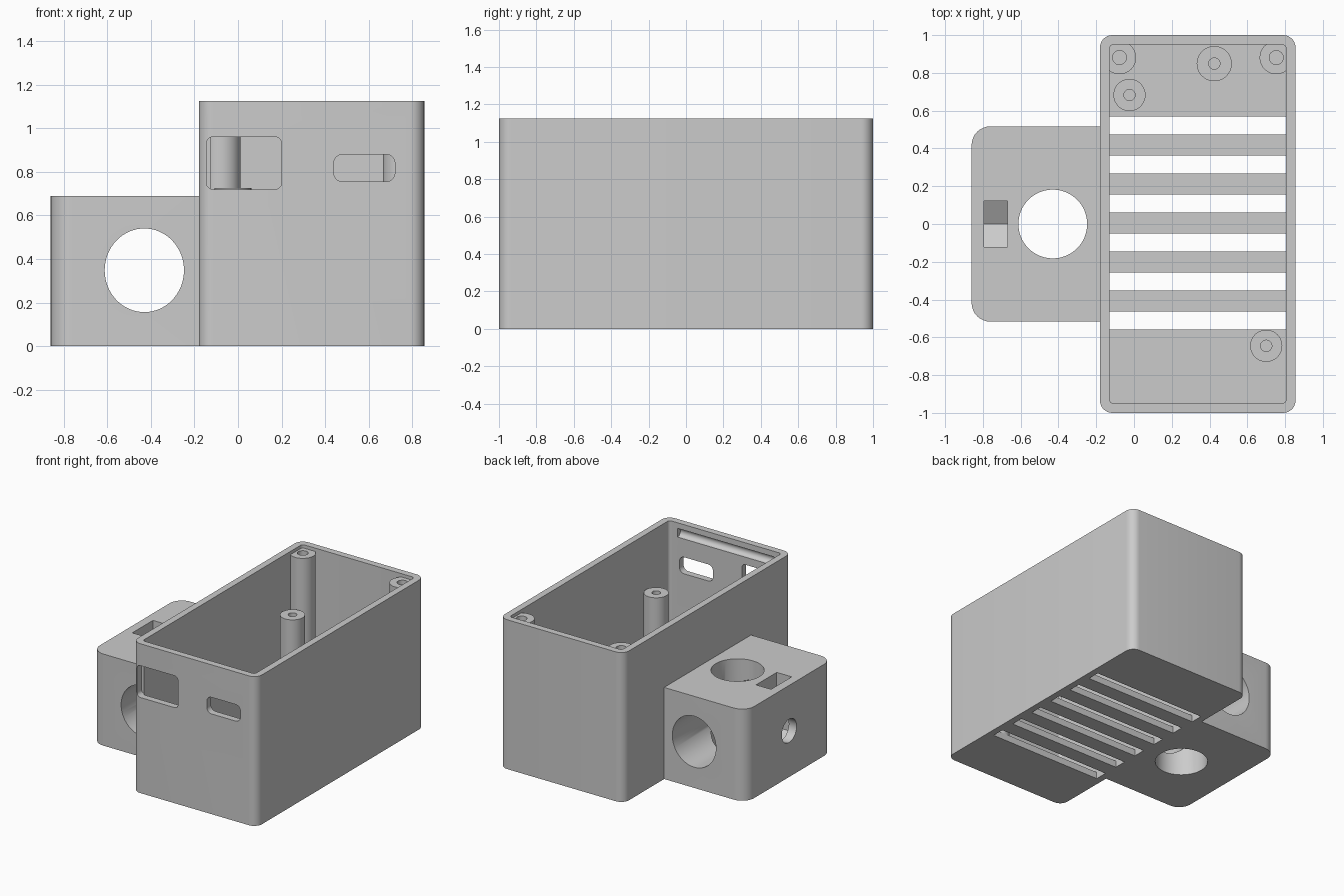
import bpy, bmesh, math
from mathutils import Vector

if "Cube" in bpy.data.objects:
    bpy.data.objects.remove(bpy.data.objects["Cube"], do_unlink=True)

grey = bpy.data.materials.new("plain grey")
grey.use_nodes = True
grey.diffuse_color = (0.6, 0.6, 0.6, 1)
grey.node_tree.nodes["Principled BSDF"].inputs["Base Color"].default_value = (0.6, 0.6, 0.6, 1)


def ellipse(cu, cv, ru, rv=None, n=64):
    rv = rv or ru
    return [(cu + ru * math.cos(math.tau * i / n), cv + rv * math.sin(math.tau * i / n))
            for i in range(n)]


def rounded(u0, u1, v0, v1, left=0.0, right=None, n=8):
    """Rectangle outline with separate corner radii on its low-u and high-u sides."""
    right = left if right is None else right
    pts = []
    for k, (u, v, su, sv, r) in enumerate([(u1, v1, -1, -1, right), (u0, v1, 1, -1, left),
                                           (u0, v0, 1, 1, left), (u1, v0, -1, 1, right)]):
        for i in range(n + 1 if r else 1):
            a = math.pi / 2 * (k + i / n)
            pts.append((u + r * (su + math.cos(a)), v + r * (sv + math.sin(a))) if r else (u, v))
    return pts


def prism(name, outline, axis, lo, hi):
    """Extrude a 2D outline along one axis from lo to hi."""
    place = {"x": lambda u, v: (lo, u, v), "y": lambda u, v: (u, lo, v),
             "z": lambda u, v: (u, v, lo)}[axis]
    bm = bmesh.new()
    face = bm.faces.new([bm.verts.new(place(u, v)) for u, v in outline])
    top = bmesh.ops.extrude_face_region(bm, geom=[face])["geom"]
    step = Vector([hi - lo if a == axis else 0 for a in "xyz"])
    bmesh.ops.translate(bm, vec=step, verts=[e for e in top if isinstance(e, bmesh.types.BMVert)])
    bmesh.ops.recalc_face_normals(bm, faces=bm.faces)
    mesh = bpy.data.meshes.new(name)
    bm.to_mesh(mesh)
    bm.free()
    mesh.materials.append(grey)
    obj = bpy.data.objects.new(name, mesh)
    bpy.context.collection.objects.link(obj)
    return obj


def carve(obj, cutters):
    """Subtract each cutter, then smooth the curved walls."""
    bpy.ops.object.select_all(action="DESELECT")
    bpy.context.view_layer.objects.active = obj
    obj.select_set(True)
    for c in cutters:
        mod = obj.modifiers.new("cut", "BOOLEAN")
        mod.operation, mod.solver, mod.object = "DIFFERENCE", "EXACT", c
        bpy.ops.object.modifier_apply(modifier=mod.name)
        bpy.data.objects.remove(c, do_unlink=True)
    bpy.ops.object.shade_smooth_by_angle(angle=math.radians(30))


# Open-topped case: cavity, front windows, lid groove and floor vents
height, wall = 1.125, 0.05
x0, x1 = -0.18, 0.855
case = prism("case", rounded(x0, x1, -1, 1, 0.065), "z", 0, height)
cuts = [
    prism("cavity", rounded(x0 + wall, x1 - wall, -0.95, 0.95, 0.022), "z", wall, height + 0.1),
    prism("large_window", rounded(-0.145, 0.2, 0.72, 0.96, 0.03), "y", -1.1, -0.94),
    prism("small_window", rounded(0.44, 0.72, 0.755, 0.88, 0.04), "y", -1.1, -0.94),
    prism("lid_groove", ellipse(-0.95, 1.05, 0.033, n=32), "x", -0.07, 0.735),
]
for i in range(6):
    y = 0.521 - 0.2064 * i
    cuts.append(prism("vent", rounded(x0 + wall, x1 - wall, y - 0.047, y + 0.047), "z", -0.1, 0.1))
carve(case, cuts)

# Side clamp block: crossing bores, nut pocket and set-screw hole
mid = 0.348
block = prism("clamp_block", rounded(-0.86, x0 + 0.02, -0.517, 0.517, 0.1, 0), "z", 0, 0.69)
pocket = [(-0.123, 0.8), (-0.123, mid - 0.071), (0, mid - 0.142), (0.123, mid - 0.071), (0.123, 0.8)]
carve(block, [
    prism("upright_bore", ellipse(-0.43, 0, 0.182), "z", -0.1, 0.8),
    prism("cross_bore", ellipse(-0.43, mid, 0.182, 0.192), "y", -0.7, 0.7),
    prism("screw_hole", ellipse(0, mid, 0.088, n=40), "x", -0.95, -0.45),
    prism("nut_pocket", pocket, "x", -0.795, -0.67),
])

# Screw posts: x, y, radius, hole radius, top
posts = {
    "lid_post_left": (0.753, 0.881, 0.088, 0.037, 1.1),
    "lid_post_right": (-0.077, 0.881, 0.088, 0.037, 1.1),
    "board_post_back": (0.425, 0.849, 0.093, 0.03, 0.725),
    "board_post_right": (-0.024, 0.683, 0.085, 0.03, 0.725),
    "board_post_front": (0.7, -0.645, 0.085, 0.03, 0.725),
}
for name, (x, y, r, hole, top) in posts.items():
    post = prism(name, ellipse(x, y, r, n=40), "z", 0.02, top)
    carve(post, [prism("pilot_hole", ellipse(x, y, hole, n=24), "z", top - 0.4, top + 0.1)])
